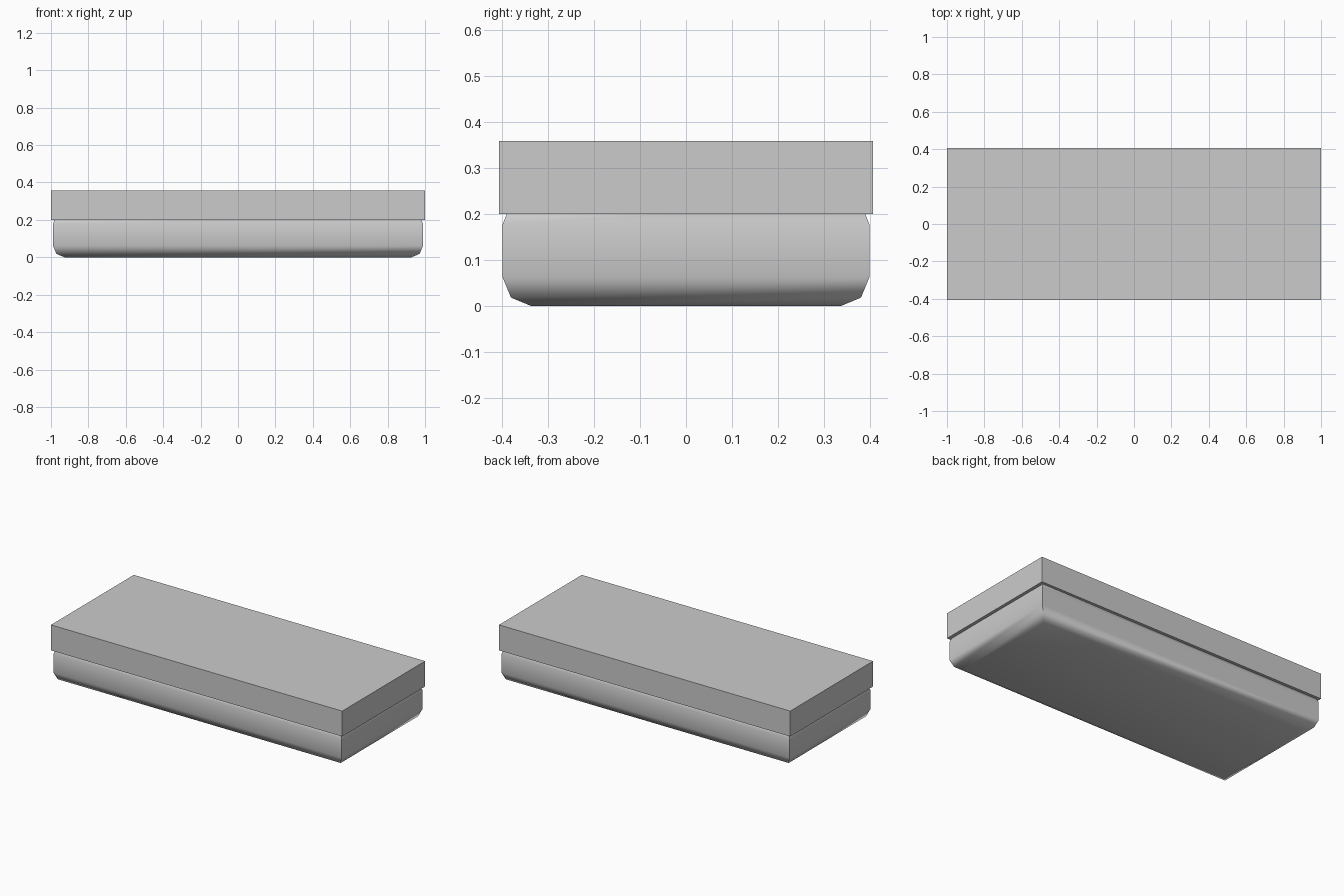
import bpy, bmesh
from mathutils import Vector

if "Cube" in bpy.data.objects:
    bpy.data.objects.remove(bpy.data.objects["Cube"])


def block(name, size, z0, z1, bevel=0.0):
    """Box standing between z0 and z1; optional bevel on top and bottom rims only."""
    bm = bmesh.new()
    bmesh.ops.create_cube(bm, size=1.0)
    for v in bm.verts:
        v.co = Vector((v.co.x * size[0], v.co.y * size[1], z0 + (v.co.z + 0.5) * (z1 - z0)))
    if bevel:
        rims = [e for e in bm.edges if abs(e.verts[0].co.z - e.verts[1].co.z) < 1e-5]
        bmesh.ops.bevel(bm, geom=rims, offset=bevel, segments=2, profile=0.5, affect='EDGES')
    mesh = bpy.data.meshes.new(name)
    bm.to_mesh(mesh)
    bm.free()
    obj = bpy.data.objects.new(name, mesh)
    bpy.context.collection.objects.link(obj)
    return obj


# overhanging flat slab
block("top_slab", (2.0, 0.812), 0.20, 0.358)

# softened lower body, its upper rim tucked inside the slab
body = block("lower_body", (1.978, 0.796), 0.0, 0.24, bevel=0.062)
bpy.context.view_layer.objects.active = body
body.select_set(True)
bpy.ops.object.shade_smooth_by_angle(angle=0.87)
